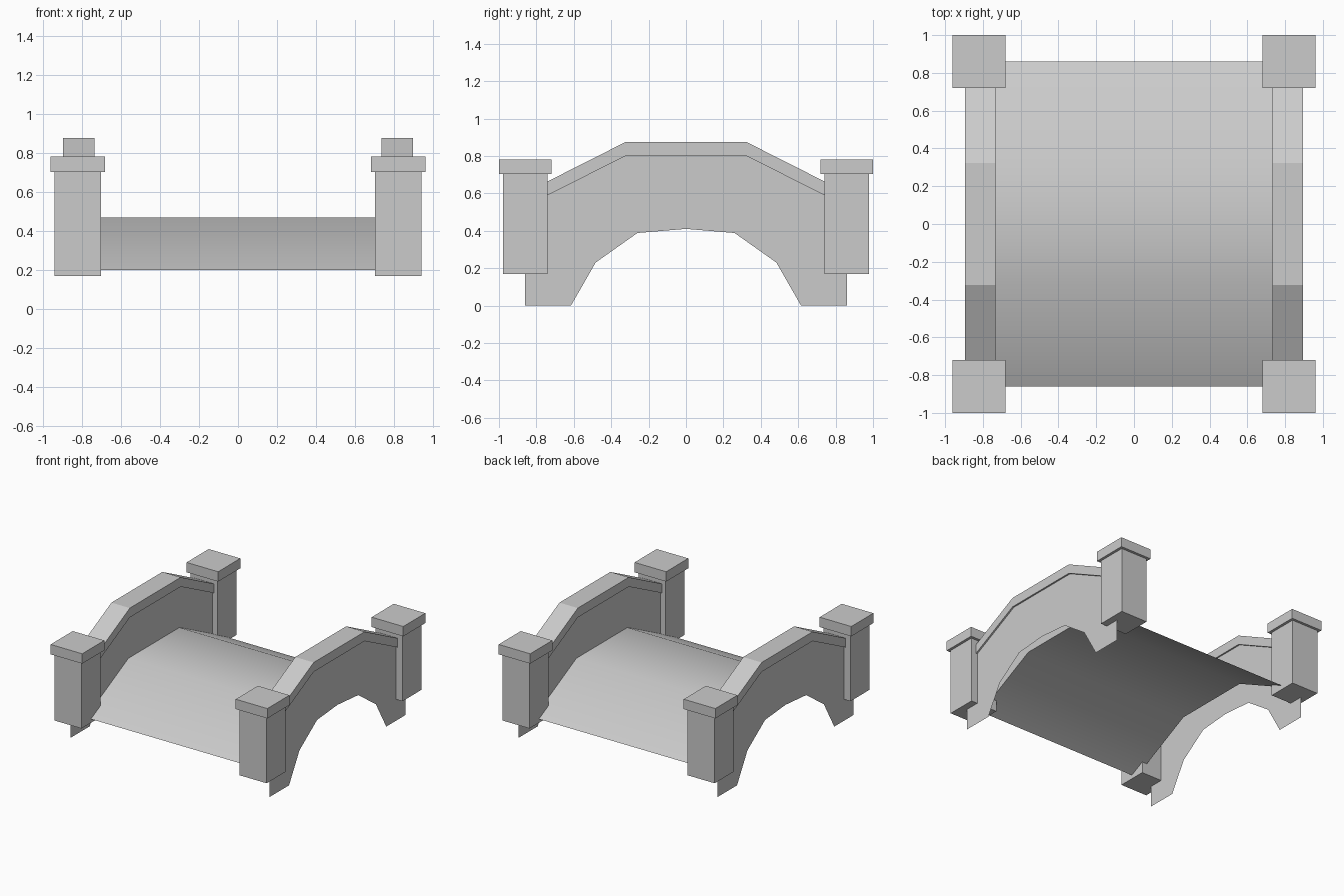
import bpy, bmesh

if "Cube" in bpy.data.objects:
    bpy.data.objects.remove(bpy.data.objects["Cube"])


def mesh_object(name, verts, faces, smooth=False):
    mesh = bpy.data.meshes.new(name)
    mesh.from_pydata(verts, [], faces)
    mesh.update()
    for p in mesh.polygons:
        p.use_smooth = smooth
    obj = bpy.data.objects.new(name, mesh)
    bpy.context.collection.objects.link(obj)
    return obj


def mirrored(half):
    # (y, z) points from +y toward the middle, continued to -y
    return half + [(-y, z) for y, z in reversed(half) if y > 0]


def sheet(name, x, profile, outward):
    # flat single-sided wall face in the y-z plane, normal along outward * x
    obj = mesh_object(name, [(x, y, z) for y, z in profile], [range(len(profile))])
    if obj.data.polygons[0].normal.x * outward < 0:
        obj.data.flip_normals()


def extrude_x(name, profile, x0, x1):
    n = len(profile)
    verts = [(x, y, z) for x in (x0, x1) for y, z in profile]
    faces = [range(n), range(n, 2 * n)]
    faces += [(i, (i + 1) % n, n + (i + 1) % n, n + i) for i in range(n)]
    obj = mesh_object(name, verts, faces)
    bm = bmesh.new()
    bm.from_mesh(obj.data)
    bmesh.ops.recalc_face_normals(bm, faces=bm.faces)
    bm.to_mesh(obj.data)
    bm.free()


def box(name, x, y, z0, z1, size):
    bpy.ops.mesh.primitive_cube_add(size=1, location=(x, y, (z0 + z1) / 2))
    obj = bpy.context.object
    obj.name = name
    obj.scale = (size, size, z1 - z0)


deck_line = mirrored([(0.86, 0.20), (0.322, 0.47)])
wall_top = mirrored([(0.86, 0.53), (0.322, 0.80)])
coping_top = mirrored([(0.86, 0.603), (0.322, 0.875)])
arch = mirrored([(0.86, 0.0), (0.615, 0.0), (0.483, 0.23), (0.26, 0.388), (0.0, 0.41)])

# Walkway: thin humped sheet, softly shaded
w = 0.745
mesh_object("deck", [(x, y, z) for y, z in deck_line for x in (w, -w)],
            [(2 * i, 2 * i + 1, 2 * i + 3, 2 * i + 2) for i in range(3)], smooth=True)

for s, side in ((-1, "left"), (1, "right")):
    # Parapet: arched outer face, inner face above the deck, coping on top
    sheet(side + "_outer_wall", s * 0.883, arch + wall_top[::-1], s)
    sheet(side + "_inner_wall", s * w, deck_line + wall_top[::-1], -s)
    extrude_x(side + "_coping", coping_top + wall_top[::-1], s * 0.733, s * 0.896)

    # End posts with caps
    for t, end in ((-1, "front"), (1, "back")):
        box(f"{end}_{side}_post", s * 0.82, t * 0.86, 0.17, 0.703, 0.238)
        box(f"{end}_{side}_post_cap", s * 0.82, t * 0.86, 0.703, 0.782, 0.28)
